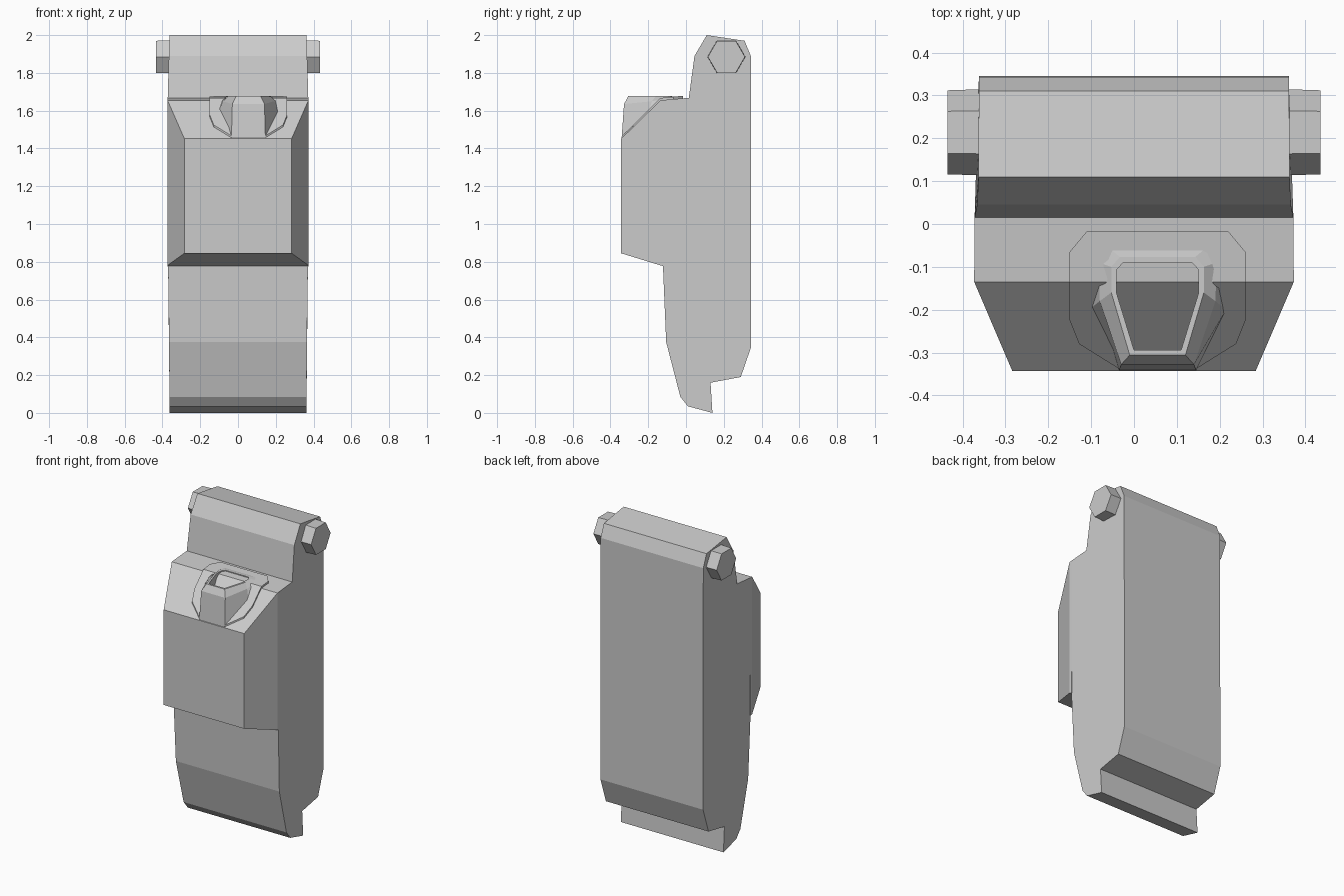
import bpy, bmesh, math
from mathutils import Matrix

if "Cube" in bpy.data.objects:
    bpy.data.objects.remove(bpy.data.objects["Cube"])


def make(name, rings, cap_start=True, cap_end=True):
    """Skin a list of equal-length closed rings into a mesh object."""
    bm = bmesh.new()
    loops = [[bm.verts.new(p) for p in r] for r in rings]
    n = len(loops[0])
    for a, b in zip(loops, loops[1:]):
        for i in range(n):
            j = (i + 1) % n
            bm.faces.new((a[i], a[j], b[j], b[i]))
    if cap_start:
        bm.faces.new(loops[0][::-1])
    if cap_end:
        bm.faces.new(loops[-1])
    return finish(name, bm)


def finish(name, bm):
    bmesh.ops.recalc_face_normals(bm, faces=bm.faces)
    me = bpy.data.meshes.new(name)
    bm.to_mesh(me)
    bm.free()
    ob = bpy.data.objects.new(name, me)
    bpy.context.collection.objects.link(ob)
    return ob


def slope(y):
    """Height of the upper front surface at depth y."""
    return 1.655 + (y + 0.135) * (0.1 if y > -0.135 else 0.985)


CX = 0.055  # the socket sits slightly off centre


def ring(half, zs):
    """Mirror half an outline about the socket centre."""
    pts = [(CX + x, y, z) for (x, y), z in zip(half, zs)]
    return pts + [(2 * CX - x, y, z) for x, y, z in reversed(pts)]


# Main body: side profile as (y, z, half width)
profile = [(0.14, 0, .362), (0.01, .035, .362), (-.03, .085, .363),
           (-.105, .375, .365), (-.122, .78, .37), (-.135, .88, .371),
           (-.135, 1.655, .373), (.015, 1.668, .372), (.045, 1.89, .366),
           (.11, 2, .363), (.31, 1.97, .362), (.343, 1.89, .362),
           (.345, .35, .362), (.29, .19, .362), (.13, .16, .362)]
make("main_body", [[(s * w, y, z) for y, z, w in profile] for s in (-1, 1)])


# Raised front block with sloping sides
def rect(w, y, z0, z1):
    return [(-w, y, z0), (w, y, z0), (w, y, z1), (-w, y, z1)]


make("front_block", [rect(.373, -.118, .776, 1.655),
                     rect(.373, -.135, .781, 1.655),
                     rect(.284, -.343, .845, 1.452)])

# Hexagonal hinge pins
for side, s in (("left", -1), ("right", 1)):
    hexes = []
    for x, r in ((.34, .101), (.435, .098)):
        hexes.append([(s * x, .214 + r * math.cos(k * math.pi / 3),
                       1.885 + r * math.sin(k * math.pi / 3)) for k in range(6)])
    make("hinge_pin_" + side, hexes)

# Thin flange that follows the slope around the socket
outline = [(.165, -.017), (.205, -.065), (.205, -.135), (.205, -.225),
           (.183, -.28), (.09, -.338)]
bm = bmesh.new()
levels = []
for dz in (-.02, .012):
    levels.append([bm.verts.new(p) for p in
                   ring(outline, [slope(y) + dz for _, y in outline])])
n = len(levels[0])
for i in range(n):
    j = (i + 1) % n
    bm.faces.new((levels[0][i], levels[0][j], levels[1][j], levels[1][i]))
for lv in levels:
    for i in range(n // 2 - 1):
        bm.faces.new((lv[i], lv[i + 1], lv[n - 2 - i], lv[n - 1 - i]))
finish("socket_flange", bm)

# Open socket: faceted wall, narrow rim and hollow inside
base = [(.15, -.02), (.165, -.06), (.16, -.2), (.09, -.341)]
mid = [(.12, -.05), (.138, -.09), (.135, -.18), (.085, -.328)]
rim = [(.088, -.077), (.108, -.1), (.108, -.16), (.065, -.306)]
inner = [(.08, -.09), (.096, -.107), (.096, -.16), (.055, -.294)]
make("socket", [
    ring(base, [slope(y) for _, y in base]),
    ring(mid, [1.672, 1.668, 1.65, 1.635]),
    ring(rim, [1.677] * 4),
    ring(inner, [1.677] * 4),
    ring(inner, [slope(y) for _, y in inner])],
    cap_start=False, cap_end=False)
